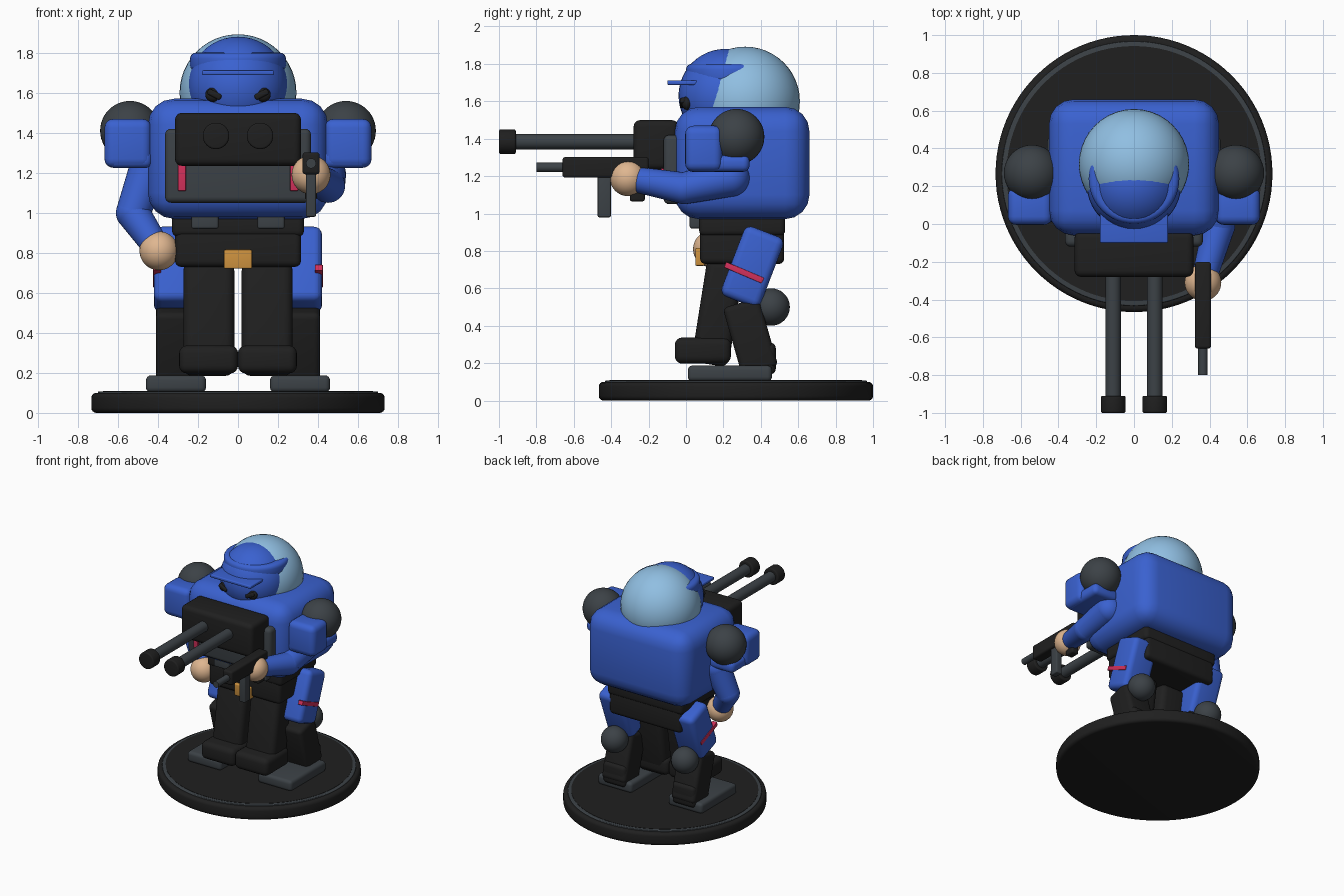
import bpy, bmesh, math
from mathutils import Matrix, Vector

cube = bpy.data.objects.get("Cube")
if cube:
    bpy.data.objects.remove(cube, do_unlink=True)


def material(name, r, g, b):
    m = bpy.data.materials.new(name)
    m.diffuse_color = (r, g, b, 1)
    m.use_nodes = True
    m.node_tree.nodes["Principled BSDF"].inputs["Base Color"].default_value = (r, g, b, 1)
    return m


BLUE = material("armour blue", .042, .12, .63)
BLACK = material("soft black", .014, .014, .014)
GREY = material("gunmetal grey", .045, .054, .062)
GLASS = material("pale glass blue", .28, .52, .76)
SKIN = material("skin tan", .74, .47, .28)
RED = material("stripe red", .65, .03, .105)
GOLD = material("buckle gold", .62, .29, .05)


def finish(name, bm, mat):
    mesh = bpy.data.meshes.new(name)
    bm.to_mesh(mesh)
    bm.free()
    ob = bpy.data.objects.new(name, mesh)
    bpy.context.collection.objects.link(ob)
    mesh.materials.append(mat)
    bpy.ops.object.select_all(action='DESELECT')
    ob.select_set(True)
    bpy.context.view_layer.objects.active = ob
    bpy.ops.object.shade_smooth_by_angle(angle=math.radians(35))
    return ob


def round_edges(bm, edges, width):
    if width:
        bmesh.ops.bevel(bm, geom=edges, offset=width, segments=4, profile=.5, affect='EDGES')


def box(name, mat, center, size, bevel=.02, tilt=0, roll=0):
    """Rounded box, tilted in degrees about x and rolled about y."""
    bm = bmesh.new()
    bmesh.ops.create_cube(bm, size=1)
    bmesh.ops.scale(bm, vec=size, verts=bm.verts)
    round_edges(bm, bm.edges[:], bevel)
    turn = Matrix.Rotation(math.radians(tilt), 4, 'X') @ Matrix.Rotation(math.radians(roll), 4, 'Y')
    bm.transform(Matrix.Translation(center) @ turn)
    return finish(name, bm, mat)


def ball(name, mat, center, radius, stretch=(1, 1, 1)):
    bm = bmesh.new()
    bmesh.ops.create_uvsphere(bm, u_segments=40, v_segments=24, radius=radius)
    bmesh.ops.scale(bm, vec=stretch, verts=bm.verts)
    bm.transform(Matrix.Translation(center))
    return finish(name, bm, mat)


def rod(name, mat, start, end, r1, r2=None, bevel=0, sides=32):
    """Cylinder or cone between two points."""
    a, b = Vector(start), Vector(end)
    bm = bmesh.new()
    bmesh.ops.create_cone(bm, cap_ends=True, segments=sides, radius1=r1,
                          radius2=r1 if r2 is None else r2, depth=(b - a).length)
    round_edges(bm, [e for e in bm.edges if abs(e.verts[0].co.z - e.verts[1].co.z) < .001], bevel)
    turn = (b - a).to_track_quat('Z', 'Y').to_matrix().to_4x4()
    bm.transform(Matrix.Translation((a + b) / 2) @ turn)
    return finish(name, bm, mat)


def arm(side, shoulder, elbow, hand):
    rod(side + "_upper_arm", BLUE, shoulder, elbow, .1, .085)
    ball(side + "_shoulder_joint", BLUE, shoulder, .1)
    ball(side + "_elbow", BLUE, elbow, .085)
    rod(side + "_forearm", BLUE, elbow, hand, .085, .065)
    ball(side + "_hand", SKIN, hand, .097)


# Round display base with a raised ring
rod("base", BLACK, (0, .267, 0), (0, .267, .1), .733, bevel=.025, sides=96)
rod("base_ring", GREY, (0, .267, .09), (0, .267, .108), .7, bevel=.006, sides=96)
rod("base_floor", BLACK, (0, .267, .09), (0, .267, .11), .675, sides=96)

# Torso, waist and belt
box("torso", BLUE, (0, .3, 1.27), (.9, .72, .6), .13)
box("waist", BLACK, (0, .3, .94), (.66, .46, .12), .03)
box("belt", BLACK, (0, .3, .825), (.63, .45, .19), .03)
box("buckle", GOLD, (0, .075, .768), (.14, .05, .095), .008)

# Head under a glass dome, with peaked cap
ball("head", BLUE, (0, .21, 1.63), .25)
ball("dome", GLASS, (0, .317, 1.6), .292)
rod("cap", BLUE, (0, .24, 1.7), (0, .24, 1.8), .24, bevel=.03, sides=48)
box("cap_visor", BLUE, (0, .01, 1.7), (.36, .22, .025), .008)
box("cap_badge", GLASS, (0, .12, 1.812), (.07, .04, .03), .008)

# Chest plate and twin cannon
box("chest_plate", GREY, (0, -.07, 1.235), (.73, .1, .37), .03)
box("cannon_housing", BLACK, (0, -.16, 1.367), (.63, .24, .265), .035)

for side, s in (("left", 1), ("right", -1)):
    ball(side + "_eye", BLACK, (s * .125, .005, 1.59), .04, (.95, .7, .9))
    box(side + "_brow", BLACK, (s * .118, -.012, 1.592), (.075, .04, .03), .01, roll=s * -28)
    rod(side + "_barrel", GREY, (s * .11, -.27, 1.384), (s * .11, -.93, 1.384), .041)
    rod(side + "_muzzle", BLACK, (s * .11, -.91, 1.384), (s * .11, -1, 1.384), .066, bevel=.01)
    box(side + "_chest_stripe", RED, (s * .28, -.12, 1.18), (.04, .03, .14), .004)
    box(side + "_pouch", GREY, (s * .165, .055, .96), (.135, .07, .08), .012)

    # Shoulder ball and guard
    ball(side + "_shoulder_ball", GREY, (s * .54, .27, 1.41), .149)
    box(side + "_shoulder_guard", BLUE, (s * .55, .095, 1.347), (.235, .2, .245), .045)
    box(side + "_shoulder_guard_base", BLUE, (s * .54, .17, 1.268), (.22, .34, .09), .035)

    # Inner front leg with boot
    box(side + "_front_leg", BLACK, (s * .146, .17, .47), (.255, .2, .56), .045, tilt=-9)
    box(side + "_boot", BLACK, (s * .147, .09, .267), (.295, .3, .14), .04)

    # Outer rear leg: thigh, stripe, knee ball, shin and foot
    box(side + "_thigh", BLUE, (s * .31, .355, .715), (.22, .225, .4), .04, tilt=-21)
    box(side + "_thigh_stripe", RED, (s * .404, .31, .684), (.04, .22, .032), .004, tilt=-23)
    ball(side + "_knee", GREY, (s * .31, .455, .5), .1)
    box(side + "_shin", BLACK, (s * .305, .345, .34), (.21, .2, .38), .03, tilt=16)
    box(side + "_heel", BLACK, (s * .305, .4, .225), (.2, .16, .17), .03)
    box(side + "_foot", GREY, (s * .31, .235, .145), (.3, .45, .085), .025)

# Arms: one raised with a weapon, one hanging at the hip
arm("left", (.44, .24, 1.19), (.45, -.01, 1.135), (.365, -.31, 1.19))
arm("right", (-.45, .25, 1.2), (-.525, .22, 1.0), (-.395, .135, .81))

# Hand-held gun
box("gun_body", BLACK, (.365, -.43, 1.247), (.085, .46, .11), .015)
rod("gun_barrel", GREY, (.365, -.64, 1.247), (.365, -.8, 1.247), .025)
box("gun_magazine", GREY, (.365, -.437, 1.09), (.05, .07, .22), .008)
box("gun_grip", BLACK, (.365, -.26, 1.13), (.06, .08, .13), .012)
